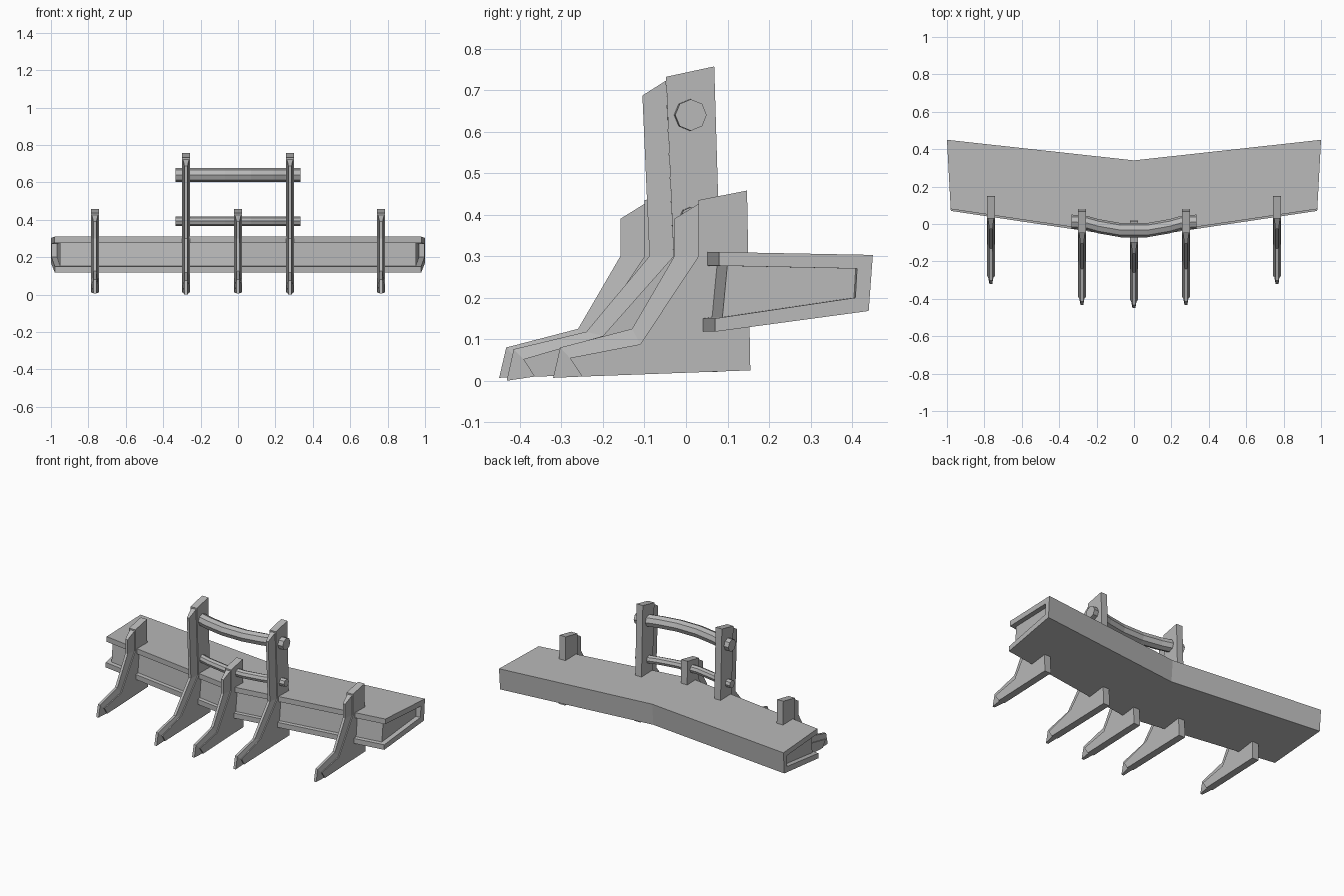
import bpy
import bmesh
from math import cos, sin, tau
from mathutils import Vector

if "Cube" in bpy.data.objects:
    bpy.data.objects.remove(bpy.data.objects["Cube"])

steel = bpy.data.materials.new("grey steel")
steel.use_nodes = True
GREY = (0.48, 0.48, 0.48, 1)
steel.diffuse_color = GREY
steel.node_tree.nodes["Principled BSDF"].inputs["Base Color"].default_value = GREY


def loft(name, rings, closed=True):
    """Skin a row of equal point rings and cap both ends."""
    bm = bmesh.new()
    rows = [[bm.verts.new(p) for p in ring] for ring in rings]
    n = len(rows[0])
    for a, b in zip(rows, rows[1:]):
        for i in range(n):
            j = (i + 1) % n
            bm.faces.new((a[i], a[j], b[j], b[i]))
    bm.faces.new(rows[0][::-1])
    bm.faces.new(rows[-1])
    bmesh.ops.recalc_face_normals(bm, faces=bm.faces)
    mesh = bpy.data.meshes.new(name)
    bm.to_mesh(mesh)
    bm.free()
    mesh.materials.append(steel)
    obj = bpy.data.objects.new(name, mesh)
    bpy.context.collection.objects.link(obj)
    return obj


def swept_beam(name, profile, inset=0.0):
    """Loft a side profile along the V-shaped beam."""
    rings = []
    for side in (-1, 0, 1):
        ring = []
        for y, z in profile:
            t = (y - 0.08) / 0.37
            x_end = 0.98 + 0.02 * t - inset
            sweep = 0 if side else 0.145 - 0.035 * t
            ring.append((side * x_end, y - sweep, z))
        rings.append(ring)
    return loft(name, rings)


# Beam: channel shell open to the front and ends, with a recessed core
swept_beam("beam_shell", [(0.08, 0.31), (0.45, 0.303), (0.44, 0.168), (0.07, 0.118),
                          (0.07, 0.15), (0.408, 0.2), (0.412, 0.27), (0.08, 0.277)])
swept_beam("beam_core", [(0.1, 0.282), (0.42, 0.275), (0.415, 0.194), (0.087, 0.146)], 0.03)


def shank(name, x, shift, back, edge, shin):
    """Flat plate behind, tapered shin and point in front."""
    half = 0.022
    plate = back + edge
    loft(name + "_plate", [[(x + s * half, y + shift, z) for y, z in plate]
                           for s in (-1, 1)])
    rings = []
    for (fy, fz), (by, bz) in zip(shin, edge[:1] + edge[1:]):
        rings.append([(x - 0.008, fy + shift, fz), (x + 0.008, fy + shift, fz),
                      (x + 0.016, by + shift, bz), (x - 0.016, by + shift, bz)])
    rings[0][2] = (x + 0.016, edge[0][0] + shift, shin[0][1] + 0.036)
    rings[0][3] = (x - 0.016, edge[0][0] + shift, shin[0][1] + 0.036)
    loft(name + "_shin", rings)


# Short shanks: centre and both outer positions
short_back = [(0.155, 0.025), (0.147, 0.458)]
short_edge = [(0.03, 0.435), (0.03, 0.3), (-0.11, 0.088), (-0.28, 0.055), (-0.25, 0.01)]
short_shin = [(-0.028, 0.39), (-0.028, 0.3), (-0.13, 0.125), (-0.303, 0.08), (-0.32, 0.007)]
shank("centre_shank", 0, -0.13, short_back, short_edge, short_shin)

# Tall shanks carry the cross bars
tall_back = [(0.09, 0.022), (0.068, 0.757)]
tall_edge = [(-0.048, 0.732), (-0.03, 0.3), (-0.2, 0.108), (-0.392, 0.052), (-0.365, 0.01)]
tall_shin = [(-0.105, 0.687), (-0.088, 0.3), (-0.24, 0.118), (-0.415, 0.076), (-0.432, 0.0)]
for label, s in (("left", 1), ("right", -1)):
    shank(label + "_outer_shank", s * 0.765, 0, short_back, short_edge, short_shin)
    shank(label + "_tall_shank", s * 0.278, 0, tall_back, tall_edge, tall_shin)


def cross_bar(name, z, radius):
    """Eight-sided bar bowed towards the front."""
    half_path = [(0.07, -0.033), (0.19, -0.012), (0.25, 0.005), (0.333, 0.012)]
    path = [(-x, y) for x, y in reversed(half_path)] + half_path
    rings = [[Vector((x, y + radius * cos(tau * i / 8), z + radius * sin(tau * i / 8)))
              for i in range(8)] for x, y in path]
    loft(name, rings)


cross_bar("upper_cross_bar", 0.64, 0.038)
cross_bar("lower_cross_bar", 0.393, 0.025)
